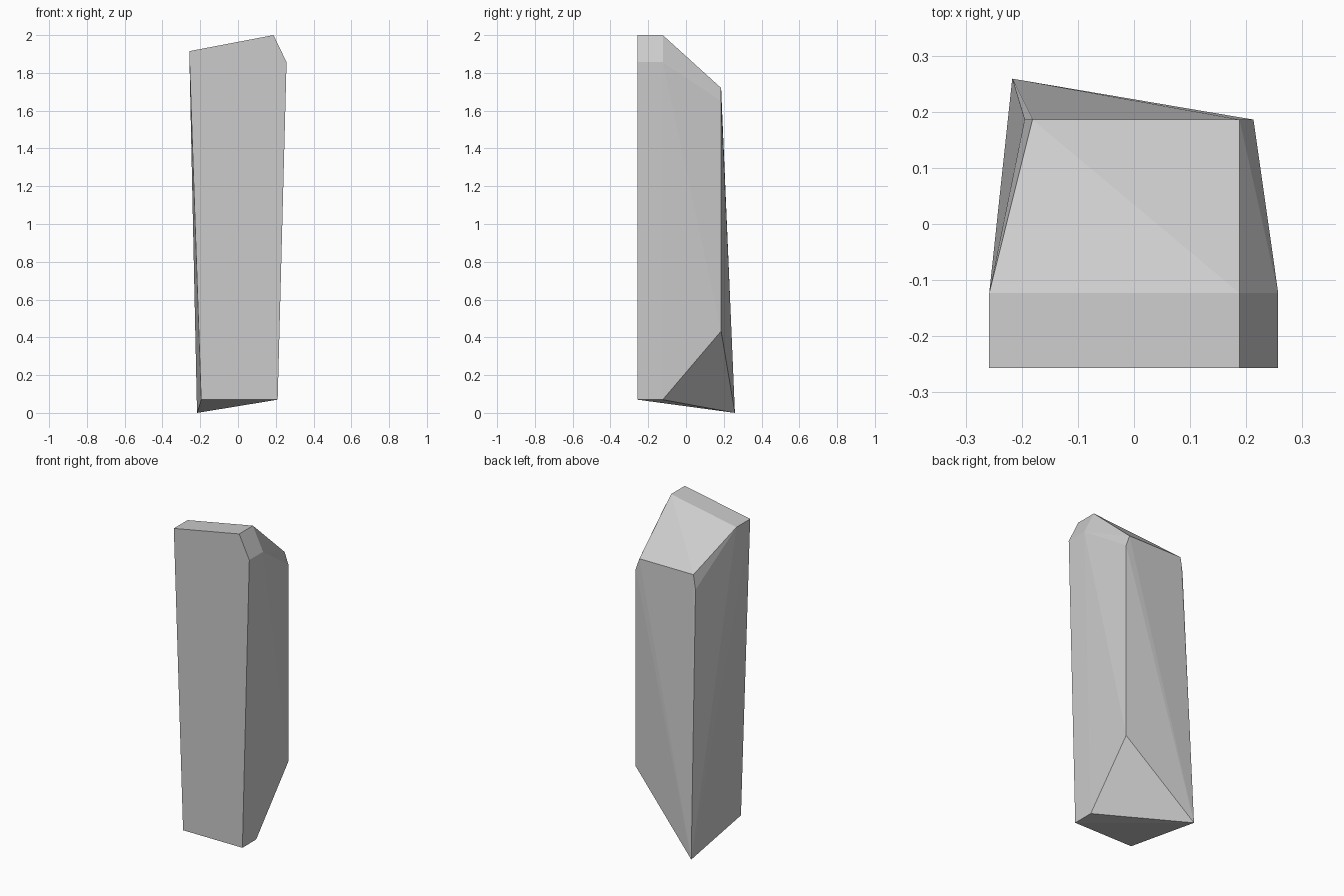
import bpy
import bmesh

if "Cube" in bpy.data.objects:
    bpy.data.objects.remove(bpy.data.objects["Cube"])

# Cut stone pillar: convex solid described by its corner points
front_outline = [(-0.258, 1.915), (0.188, 2.0), (0.257, 1.857), (0.21, 0.07)]
FRONT, MID, BACK = -0.257, -0.123, 0.186

# The outline is extruded from the front plane to the middle
points = [(x, y, z) for y in (FRONT, MID) for x, z in front_outline]
points.append((-0.195, FRONT, 0.07))

# Sloping back face
points += [(x, BACK, z) for x, z in
           [(-0.181, 1.72), (-0.195, 1.63), (0.188, 1.72), (0.213, 1.65), (0.213, 0.433)]]

# Low back-left tip
points.append((-0.217, 0.259, 0.0))

bm = bmesh.new()
for p in points:
    bm.verts.new(p)
bmesh.ops.convex_hull(bm, input=bm.verts[:])
bmesh.ops.dissolve_limit(bm, angle_limit=0.005, verts=bm.verts[:], edges=bm.edges[:])
bmesh.ops.recalc_face_normals(bm, faces=bm.faces[:])

mesh = bpy.data.meshes.new("stone_pillar")
bm.to_mesh(mesh)
bm.free()
pillar = bpy.data.objects.new("stone_pillar", mesh)
bpy.context.collection.objects.link(pillar)
